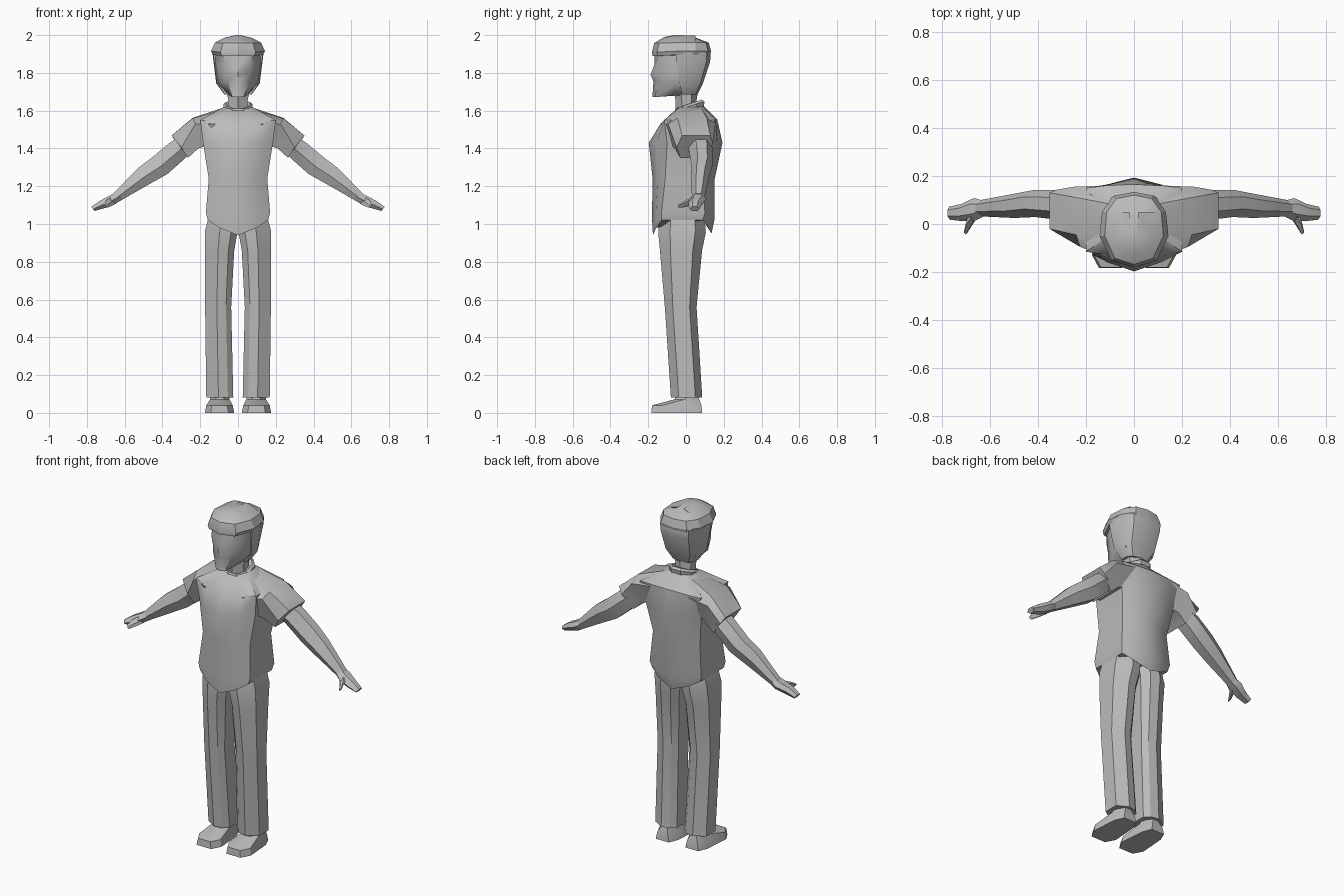
import bpy, bmesh, math

grey = bpy.data.materials.new("grey")
grey.diffuse_color = (0.5, 0.5, 0.5, 1)


def loft(name, rings, mirror=False, angle=32):
    """Skin a list of equal-length point rings and close both ends."""
    bm = bmesh.new()
    vs = [[bm.verts.new(p) for p in r] for r in rings]
    n = len(rings[0])
    for a, b in zip(vs, vs[1:]):
        for i in range(n):
            j = (i + 1) % n
            bm.faces.new((a[i], a[j], b[j], b[i]))
    bm.faces.new(vs[0])
    bm.faces.new(vs[-1])
    bmesh.ops.recalc_face_normals(bm, faces=bm.faces)
    me = bpy.data.meshes.new(name)
    bm.to_mesh(me)
    bm.free()
    me.materials.append(grey)
    ob = bpy.data.objects.new(name, me)
    bpy.context.collection.objects.link(ob)
    bpy.ops.object.select_all(action='DESELECT')
    ob.select_set(True)
    bpy.context.view_layer.objects.active = ob
    bpy.ops.object.shade_smooth_by_angle(angle=math.radians(angle))
    if mirror:
        ob.modifiers.new("mirror", 'MIRROR').use_mirror_merge = False
    return ob


def sym(half):
    """Half ring from front centre to back centre, completed across x = 0."""
    return half + [(-x, y, z) for x, y, z in half[-2:0:-1]]


# Shirt body: w, front y, back y, front z, side z, back z, side panel front y and back y
def body_ring(w, yf, yb, zf, zs, zb, sf, sb):
    return sym([(0, yf, zf), (w * .62, yf * .6 + sf * .4, (zf + zs) / 2), (w, sf, zs),
                (w, sb, zs), (w * .62, yb * .6 + sb * .4, (zb + zs) / 2), (0, yb, zb)])


loft("shirt", [body_ring(*r) for r in (
    (.16, -.175, .135, .94, 1.02, .95, -.13, .09),
    (.17, -.18, .152, 1.03, 1.06, 1.03, -.13, .10),
    (.155, -.177, .15, 1.24, 1.24, 1.23, -.11, .09),
    (.185, -.197, .193, 1.43, 1.43, 1.43, -.10, .12),
    (.20, -.135, .165, 1.53, 1.55, 1.555, -.115, .15),
    (.075, -.06, .09, 1.60, 1.62, 1.63, -.03, .07))], angle=38)

# Sleeves: front top, back top, back, bottom back, bottom front, front
loft("sleeve", [
    [(.08, -.02, 1.605), (.08, .08, 1.615), (.12, .16, 1.54), (.15, .10, 1.42),
     (.15, -.08, 1.42), (.12, -.135, 1.53)],
    [(.24, -.045, 1.56), (.24, .11, 1.562), (.25, .155, 1.52), (.21, .12, 1.40),
     (.21, -.06, 1.40), (.225, -.095, 1.53)],
    [(.352, -.02, 1.468), (.352, .13, 1.468), (.325, .142, 1.43), (.265, .12, 1.35),
     (.265, -.03, 1.35), (.30, -.05, 1.405)]], True)

# Collar
loft("collar", [[(r * math.sin(t), c - s * math.cos(t), z - .025 * math.cos(t))
                 for t in [math.radians(22.5 + 45 * i) for i in range(8)]]
                for r, s, c, z in ((.08, .08, .02, 1.60), (.082, .085, .02, 1.625),
                                   (.07, .075, .015, 1.635), (.052, .055, .01, 1.625))])

# Neck
loft("neck", [sym([(0, c - d, z), (w, c - d * .4, z), (w, c + d * .5, z), (0, c + d, z)])
              for w, c, d, z in ((.055, .01, .065, 1.58), (.05, 0, .055, 1.65),
                                 (.07, .0, .07, 1.74))])


# Head: wedge-shaped face with a nose ridge
def head_ring(z, w, yf, fw, yc, ys, yb, zb):
    return sym([(0, yf, z), (fw, yc, z), (w, ys, (z + zb) / 2), (w * .9, yb * .6, zb),
                (0, yb, zb)])


loft("head", [head_ring(*r) for r in (
    (1.672, .045, -.178, .03, -.165, -.07, .04, 1.685),
    (1.755, .105, -.172, .06, -.148, -.05, .07, 1.73),
    (1.79, .112, -.188, .06, -.148, -.05, .08, 1.79),
    (1.84, .118, -.168, .07, -.148, -.05, .09, 1.84),
    (1.92, .12, -.165, .075, -.14, -.05, .09, 1.92))], angle=45)

# Hair: back shell from the nape to the crown, and the fringe above the brow
loft("hair_back", [sym([(0, f, z), (w, f, z), (w * 1.03, .02, z), (w * .72, b * .85, z), (0, b, z)])
                   for w, f, b, z in ((.07, -.02, .06, 1.685), (.112, -.035, .09, 1.745),
                                      (.126, -.05, .128, 1.86), (.132, -.055, .13, 1.91),
                                      (.10, -.05, .11, 1.96))])
loft("hair_top", [sym([(0, f, zf), (w * .65, f * .85, zf), (w, -.05, zs), (w * .93, .05, zs),
                       (w * .6, b * .88, zs), (0, b, zs)])
                  for w, f, b, zf, zs in ((.132, -.178, .128, 1.89, 1.895),
                                          (.143, -.18, .133, 1.91, 1.915),
                                          (.122, -.168, .12, 1.958, 1.96),
                                          (.075, -.115, .055, 1.99, 1.985),
                                          (.02, -.06, .0, 2.0, 1.998))], angle=28)


# Arms: rings square to the limb axis, six sided
def limb_ring(x, y, z, rn, ry, slope=-36):
    a = math.radians(slope)
    nx, nz = -math.sin(a), math.cos(a)
    return [(x + nx * rn * u, y + ry * v, z + nz * rn * u) for u, v in
            ((1, -.4), (1, .5), (.1, 1), (-1, .6), (-1, -.5), (-.1, -1))]


loft("arm", [limb_ring(*r) for r in (
    (.27, .07, 1.43, .05, .065, -40), (.325, .08, 1.385, .058, .062, -40),
    (.415, .085, 1.308, .06, .056, -44), (.50, .075, 1.253, .052, .05),
    (.645, .065, 1.14, .026, .033))], True)
loft("hand", [limb_ring(*r) for r in (
    (.625, .065, 1.15, .024, .032), (.665, .06, 1.128, .026, .048),
    (.715, .048, 1.105, .024, .036), (.768, .045, 1.08, .014, .027))], True)
loft("thumb", [limb_ring(*r) for r in (
    (.66, .045, 1.125, .022, .022), (.685, .005, 1.11, .02, .02),
    (.70, -.032, 1.095, .011, .012))], True)


# Trousers: inner x, outer x, front y, back y, z
def leg_ring(xi, xo, yf, yb, z, zo):
    d = yb - yf
    xm = xi + (xo - xi) * .55
    return [(xi, yf + d * .22, z), (xi + (xo - xi) * .2, yf + .01, z), (xm, yf, z),
            (xo, yf + d * .25, zo), (xo, yb - d * .22, zo), (xm, yb, z),
            (xi + (xo - xi) * .2, yb - .01, z), (xi, yb - d * .22, z)]


loft("trouser_leg", [leg_ring(*r) for r in (
    (.025, .168, -.08, .086, .082, .082), (.036, .174, -.112, .056, .56, .56),
    (.02, .176, -.138, .085, .86, .86), (.003, .174, -.147, .105, .955, .965),
    (.003, .155, -.14, .10, 1.02, 1.04))], True)

# Shoes: flat sole, bevelled toe, ankle opening
loft("shoe", [[(xi + .03, yt, z), (xo - .03, yt, z), (xo, yt + .055, z), (xo - .012, .03, zh),
               (xo - .035, yh, zh), (xi + .035, yh, zh), (xi + .012, .03, zh), (xi, yt + .055, z)]
              for xi, xo, yt, yh, z, zh in ((.02, .175, -.184, .085, 0, 0),
                                            (.028, .168, -.18, .082, .04, .04),
                                            (.045, .148, -.06, .065, .072, .085),
                                            (.05, .145, -.04, .06, .11, .11))], True)
